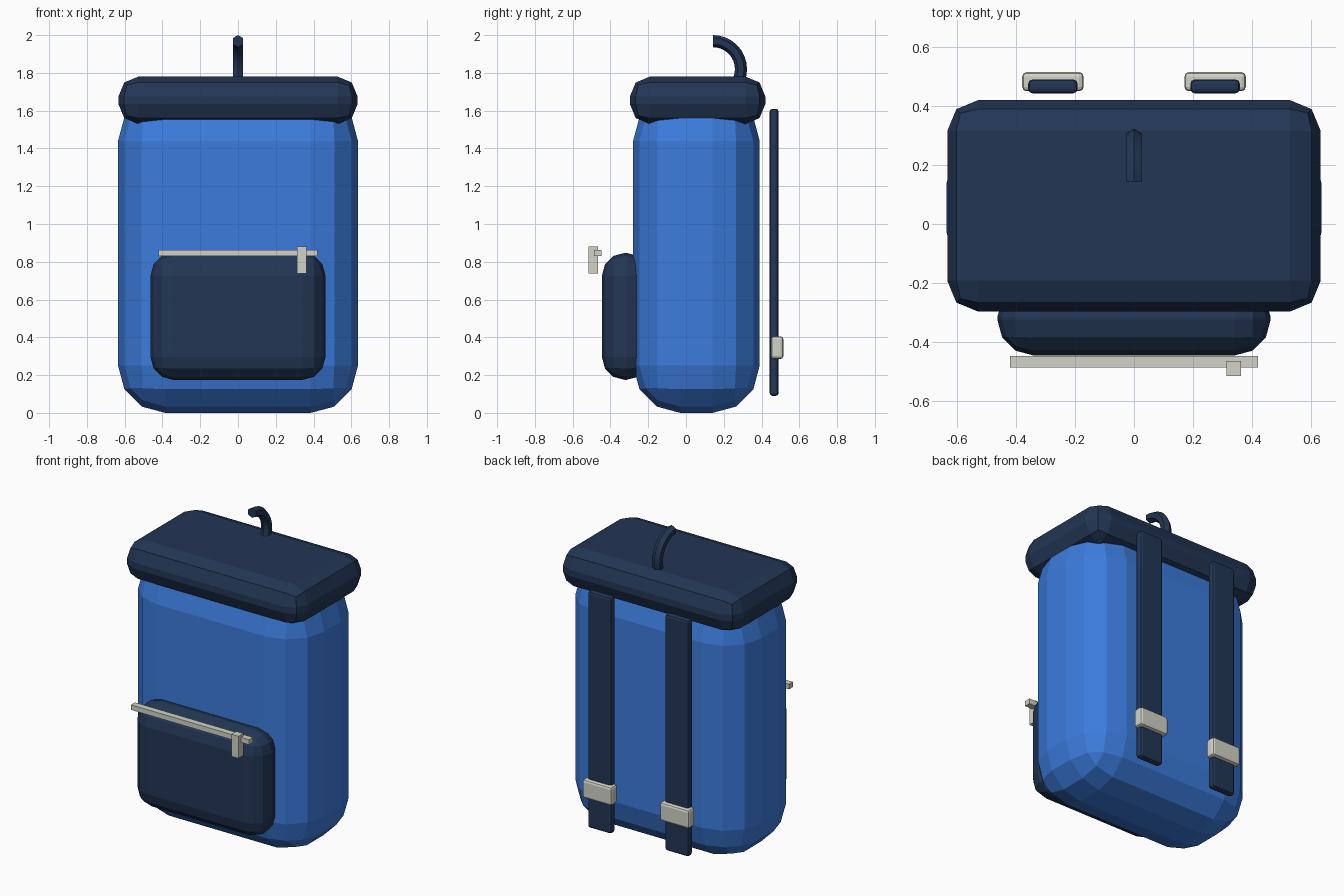
import bpy, bmesh, math
from mathutils import Vector

if "Cube" in bpy.data.objects:
    bpy.data.objects.remove(bpy.data.objects["Cube"])


def material(name, rgb):
    m = bpy.data.materials.new(name)
    m.diffuse_color = (*rgb, 1)
    m.use_nodes = True
    m.node_tree.nodes["Principled BSDF"].inputs["Base Color"].default_value = m.diffuse_color
    return m


BLUE = material("blue_fabric", (0.045, 0.20, 0.72))
NAVY = material("navy_fabric", (0.016, 0.037, 0.09))
METAL = material("pale_metal", (0.64, 0.65, 0.57))


def finish(name, bm, mat):
    bmesh.ops.recalc_face_normals(bm, faces=bm.faces)
    mesh = bpy.data.meshes.new(name)
    bm.to_mesh(mesh)
    bm.free()
    mesh.materials.append(mat)
    ob = bpy.data.objects.new(name, mesh)
    bpy.context.collection.objects.link(ob)
    return ob


def box(name, lo, hi, mat, bevel=0, segments=2):
    """Box between two corners, with optional rounded edges."""
    lo, hi = Vector(lo), Vector(hi)
    bm = bmesh.new()
    bmesh.ops.create_cube(bm, size=1)
    bmesh.ops.scale(bm, vec=hi - lo, verts=bm.verts)
    bmesh.ops.translate(bm, vec=(lo + hi) / 2, verts=bm.verts)
    ob = finish(name, bm, mat)
    if bevel:
        mod = ob.modifiers.new("rounding", 'BEVEL')
        mod.width = bevel
        mod.segments = segments
    return ob


# Main bag, lid and front pocket
box("bag_body", (-0.635, -0.28, 0), (0.635, 0.39, 1.69), BLUE, 0.25, 3)
box("lid", (-0.633, -0.297, 1.53), (0.633, 0.42, 1.78), NAVY, 0.105, 2)
box("front_pocket", (-0.463, -0.445, 0.175), (0.463, -0.195, 0.847), NAVY, 0.12, 3)

# Zip and its pull
box("zip", (-0.42, -0.487, 0.83), (0.42, -0.447, 0.863), METAL)
box("zip_pull", (0.313, -0.515, 0.738), (0.363, -0.465, 0.88), METAL)

# Shoulder straps with buckles
for side, s in (("left", -1), ("right", 1)):
    cx = 0.275 * s
    box(side + "_strap", (cx - 0.084, 0.443, 0.09), (cx + 0.084, 0.49, 1.61), NAVY, 0.015, 2)
    box(side + "_buckle", (cx - 0.104, 0.45, 0.285), (cx + 0.104, 0.515, 0.405), METAL, 0.015, 2)

# Carry handle: hexagonal tube bent along an arc into the lid
STEPS, SIDES, RADIUS, TUBE = 12, 6, 0.148, 0.032
bm = bmesh.new()
rings = []
for i in range(STEPS + 1):
    a = math.radians(90 - 135 * i / STEPS)
    ring = []
    for k in range(SIDES):
        t = 2 * math.pi * k / SIDES
        r = RADIUS + TUBE * math.cos(t)
        ring.append(bm.verts.new((TUBE * math.sin(t), 0.143 + r * math.cos(a),
                                  1.82 + r * math.sin(a))))
    rings.append(ring)
for r0, r1 in zip(rings, rings[1:]):
    for k in range(SIDES):
        n = (k + 1) % SIDES
        bm.faces.new((r0[k], r0[n], r1[n], r1[k]))
bm.faces.new(rings[0])
bm.faces.new(rings[-1])
finish("carry_handle", bm, NAVY)
